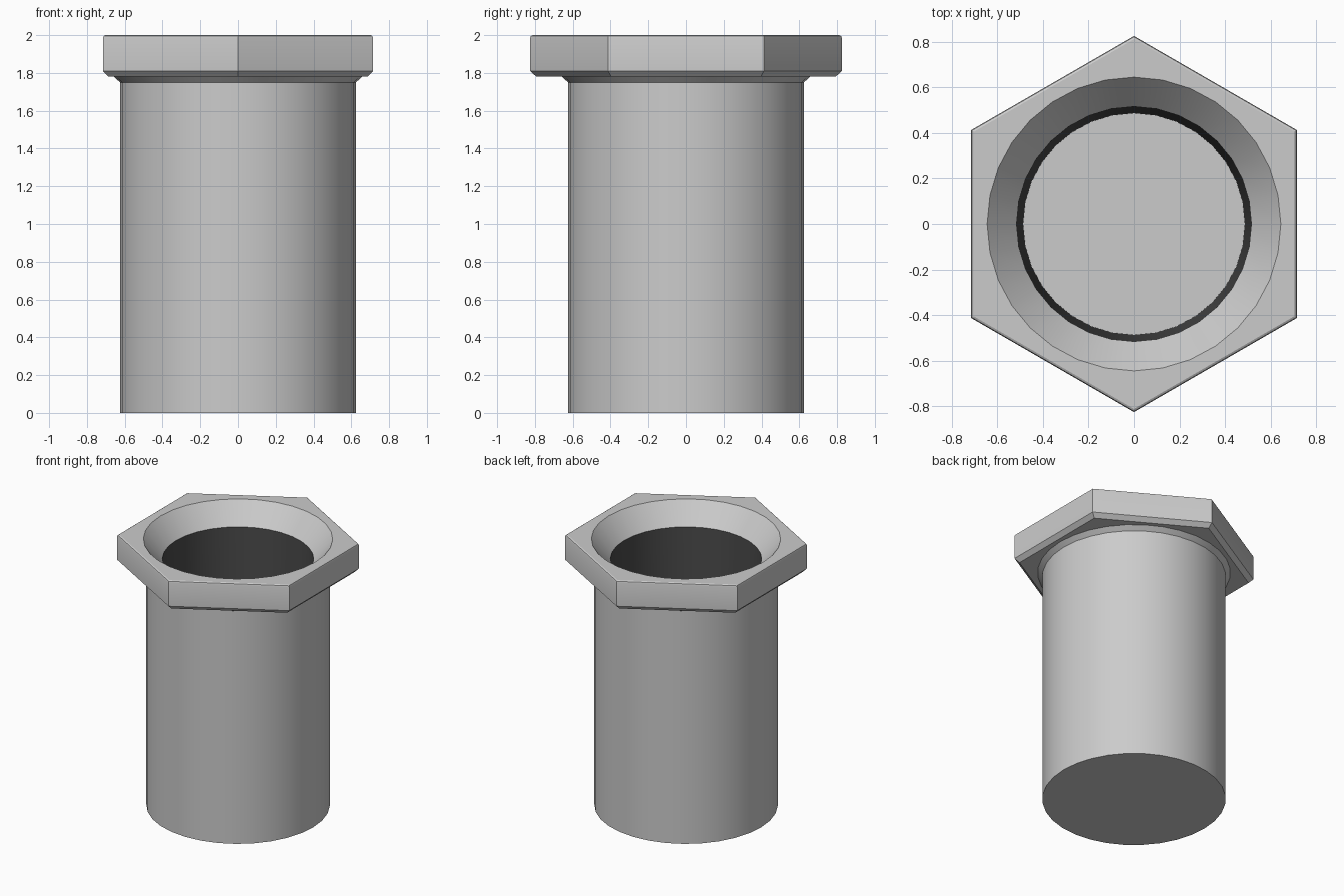
import bpy, bmesh, math

if "Cube" in bpy.data.objects:
    bpy.data.objects.remove(bpy.data.objects["Cube"])

SIDES = 32
bm = bmesh.new()


def ring(n, r, z):
    """Closed loop of n vertices, with one vertex on the +y axis."""
    pts = [math.pi / 2 + 2 * math.pi * i / n for i in range(n)]
    return [bm.verts.new((r * math.cos(a), r * math.sin(a), z)) for a in pts]


def skin(a, b, mat=0):
    n = len(a)
    for i in range(n):
        j = (i + 1) % n
        bm.faces.new((a[i], a[j], b[j], b[i])).material_index = mat


def loop_edges(loop):
    return [bm.edges.get((v, loop[i - 1])) for i, v in enumerate(loop)]


def fill_between(outer, inner):
    bmesh.ops.triangle_fill(bm, use_beauty=True, use_dissolve=False,
                            edges=loop_edges(outer) + loop_edges(inner),
                            normal=(0, 0, 1))


# Round body with flared collar under the flange
body = [ring(SIDES, r, z) for r, z in ((0.625, 0), (0.625, 1.75), (0.657, 1.78))]
for a, b in zip(body, body[1:]):
    skin(a, b)
bm.faces.new(body[0])

# Hexagonal flange with chamfered rims
flange = [ring(6, r, z) for r, z in
          ((0.792, 1.78), (0.826, 1.81), (0.826, 1.985), (0.822, 1.995), (0.812, 2.0))]
for a, b in zip(flange, flange[1:]):
    skin(a, b)

# Funnel mouth, dark bore wall and floor
mouth = ring(SIDES, 0.645, 2.0)
throat = ring(SIDES, 0.516, 1.85)
floor = ring(SIDES, 0.487, 0.12)
skin(mouth, throat)
skin(throat, floor, 1)
bm.faces.new(floor)

# Flat faces joining the hexagon to the round openings
fill_between(flange[0], body[-1])
fill_between(flange[-1], mouth)
bmesh.ops.recalc_face_normals(bm, faces=bm.faces[:])

mesh = bpy.data.meshes.new("hex_flanged_sleeve")
bm.to_mesh(mesh)
bm.free()
obj = bpy.data.objects.new("hex_flanged_sleeve", mesh)
bpy.context.collection.objects.link(obj)

# Plain grey outside, dark bore
for name, c in (("grey", 0.8), ("dark_bore", 0.07)):
    m = bpy.data.materials.new(name)
    m.diffuse_color = (c, c, c, 1)
    m.use_nodes = True
    m.node_tree.nodes["Principled BSDF"].inputs["Base Color"].default_value = m.diffuse_color
    mesh.materials.append(m)

bpy.context.view_layer.objects.active = obj
obj.select_set(True)
bpy.ops.object.shade_smooth_by_angle(angle=math.radians(25))
